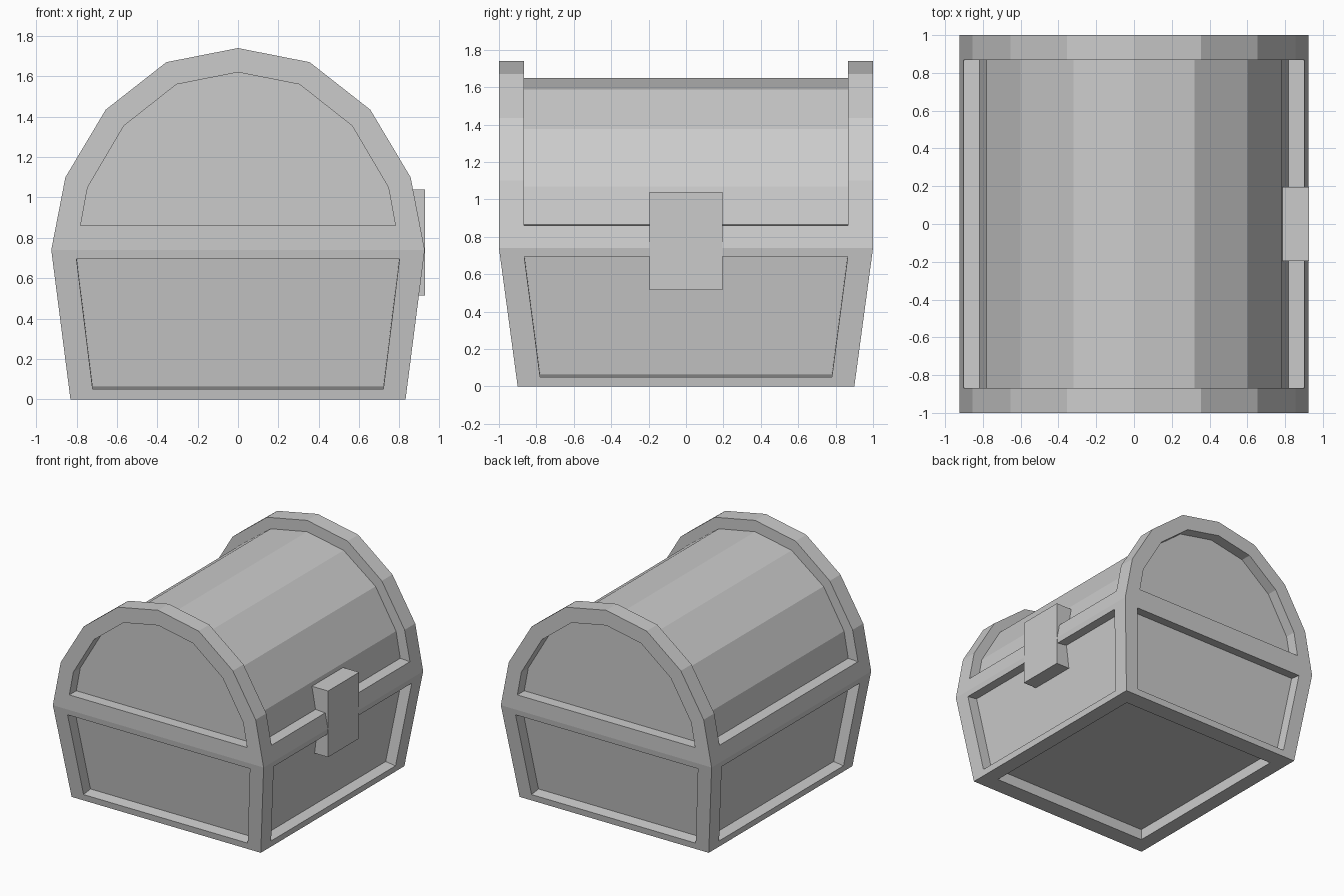
import bpy, bmesh
from mathutils import Vector, geometry

if "Cube" in bpy.data.objects:
    bpy.data.objects.remove(bpy.data.objects["Cube"])

DEPTH = 0.087
CENTRE = Vector((0, 0, 0.8))


class Builder:
    """Collects faces, sharing vertices that coincide."""

    def __init__(self):
        self.bm, self.cache = bmesh.new(), {}

    def face(self, *points):
        verts = []
        for p in points:
            key = tuple(round(c, 4) for c in p)
            if key not in self.cache:
                self.cache[key] = self.bm.verts.new(key)
            if self.cache[key] not in verts:
                verts.append(self.cache[key])
        if len(verts) > 2:
            self.bm.faces.new(verts)

    def strip(self, a, b, closed=False):
        n = len(a)
        for i in range(n if closed else n - 1):
            j = (i + 1) % n
            self.face(a[i], a[j], b[j], b[i])

    def recessed(self, outer, hole):
        """Flat frame around a panel sunk along its normal."""
        outer, hole = [Vector(p) for p in outer], [Vector(p) for p in hole]
        normal = geometry.normal(outer)
        if normal.dot(CENTRE - outer[0]) < 0:
            normal.negate()
        floor = [p + normal * DEPTH for p in hole]
        self.strip(outer, hole, True)
        self.strip(hole, floor, True)
        self.face(*floor)

    def finish(self, name):
        bmesh.ops.recalc_face_normals(self.bm, faces=self.bm.faces)
        mesh = bpy.data.meshes.new(name)
        self.bm.to_mesh(mesh)
        self.bm.free()
        obj = bpy.data.objects.new(name, mesh)
        bpy.context.collection.objects.link(obj)


def mirrored(half):
    """Complete a right-half profile whose last point is on the axis."""
    return half + [(-x, z) for x, z in half[-2::-1]]


def at_y(profile, y):
    return [(x, y, z) for x, z in profile]


def trapezoid(top, bottom, z1, z0):
    return [(-bottom, z0), (bottom, z0), (top, z1), (-top, z1)]


# Tapered base with a sunken panel on each side and underneath
SEAM = 0.74
bx = lambda z: 0.83 + 0.095 * z / SEAM
by = lambda z: 0.90 + 0.10 * z / SEAM
base = Builder()
for s in (-1, 1):
    base.recessed([(u, s * by(z), z) for u, z in trapezoid(0.925, 0.83, SEAM, 0)],
                  [(u, s * by(z), z) for u, z in trapezoid(0.80, 0.72, 0.695, 0.05)])
    base.recessed([(s * bx(z), u, z) for u, z in trapezoid(1.0, 0.90, SEAM, 0)],
                  [(s * bx(z), u, z) for u, z in trapezoid(0.865, 0.78, 0.695, 0.05)])
base.recessed([(u, v, 0) for u, v in trapezoid(0.83, 0.83, 0.90, -0.90)],
              [(u, v, 0) for u, v in trapezoid(0.71, 0.71, 0.76, -0.76)])
base.finish("chest_base")

# Arched lid: outer rim arch, sunken barrel and sunken end panels
outer = mirrored([(0.925, SEAM), (0.9017, 0.86), (0.855, 1.10),
                  (0.655, 1.435), (0.355, 1.67), (0, 1.74)])
barrel = mirrored([(0.817, 0.865), (0.78, 1.07), (0.60, 1.377),
                   (0.32, 1.588), (0, 1.65)])
hole = mirrored([(0.78, 0.86), (0.745, 1.05), (0.565, 1.355),
                 (0.305, 1.56), (0, 1.62)])
arch = outer[1:-1]
EDGE = 0.867
lid = Builder()
for s in (-1, 1):
    # End frame; the corner of the hole meets both lowest outline points
    out3, hole3 = at_y(outer, s), at_y(hole, s)
    floor3 = at_y(hole, s * (1 - DEPTH))
    lid.strip(out3, [hole3[0]] + hole3 + [hole3[-1]], True)
    lid.strip(hole3, floor3, True)
    lid.face(*floor3)
    # Rim band and the step down to the barrel
    lid.strip(at_y(arch, s), at_y(arch, s * EDGE))
    lid.strip(at_y(arch, s * EDGE), at_y(barrel, s * EDGE))
    # Lower side band and ledge
    (x0, z0), (x1, z1), (x2, z2) = outer[0], arch[0], barrel[0]
    lid.face((s * x0, -1, z0), (s * x0, 1, z0), (s * x1, 1, z1),
             (s * x1, EDGE, z1), (s * x1, -EDGE, z1), (s * x1, -1, z1))
    lid.face((s * x1, -EDGE, z1), (s * x1, EDGE, z1),
             (s * x2, EDGE, z2), (s * x2, -EDGE, z2))
lid.strip(at_y(barrel, -EDGE), at_y(barrel, EDGE))
lid.finish("chest_lid")

# Clasp block on the right side
bpy.ops.mesh.primitive_cube_add(size=1, location=(0.8535, 0, 0.7775))
clasp = bpy.context.object
clasp.name = "clasp"
clasp.scale = (0.147, 0.39, 0.525)
